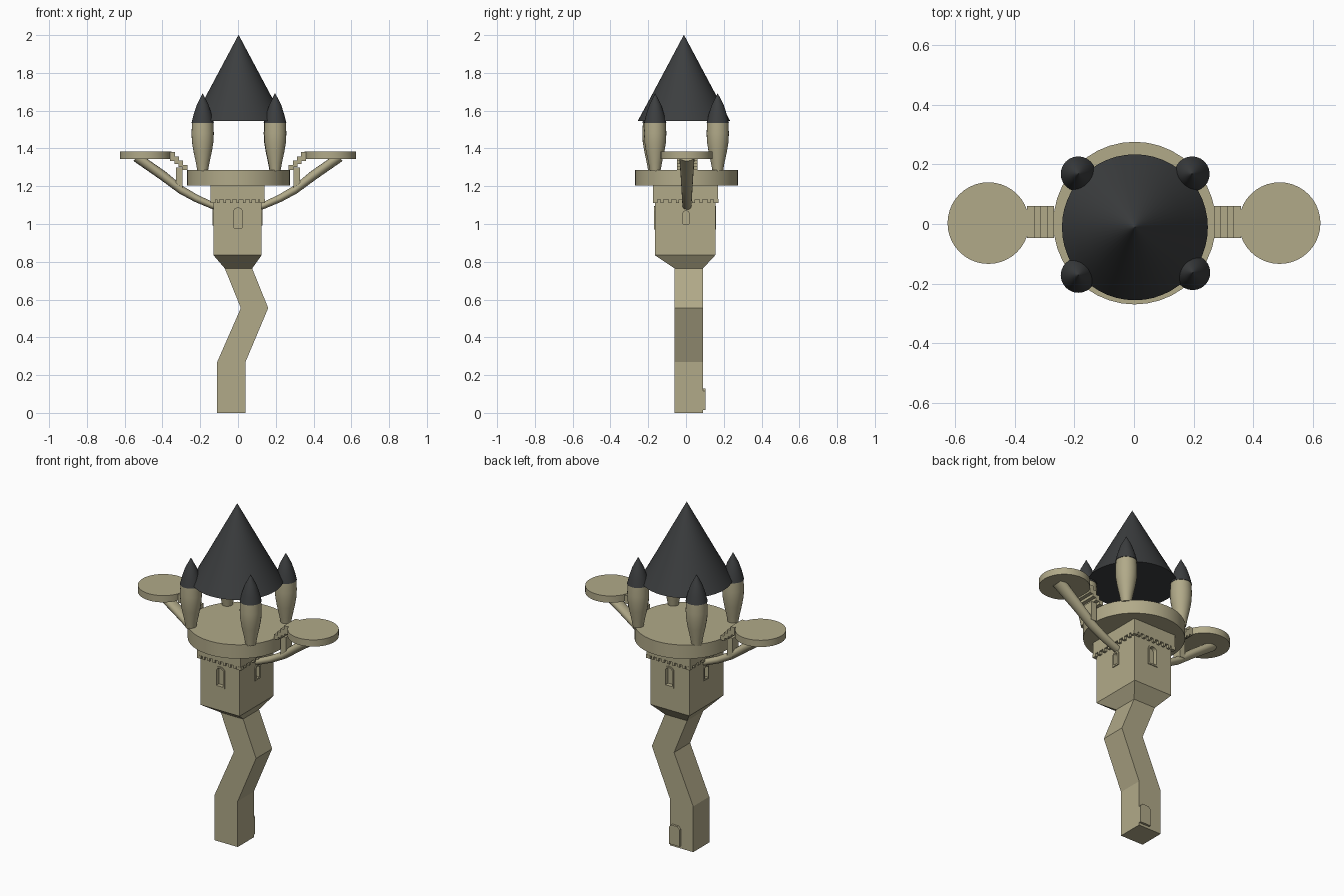
import bpy, bmesh, math
from mathutils import Vector

if "Cube" in bpy.data.objects:
    bpy.data.objects.remove(bpy.data.objects["Cube"])


def material(name, rgb):
    m = bpy.data.materials.new(name)
    m.diffuse_color = (*rgb, 1)
    m.use_nodes = True
    m.node_tree.nodes["Principled BSDF"].inputs["Base Color"].default_value = m.diffuse_color
    return m


STONE = material("stone", (0.44, 0.40, 0.25))
SLATE = material("slate", (0.045, 0.048, 0.05))


def finish(name, bm, mat, smooth=True):
    bmesh.ops.recalc_face_normals(bm, faces=bm.faces)
    me = bpy.data.meshes.new(name)
    bm.to_mesh(me)
    bm.free()
    ob = bpy.data.objects.new(name, me)
    bpy.context.collection.objects.link(ob)
    me.materials.append(mat)
    if smooth:
        bpy.ops.object.select_all(action='DESELECT')
        bpy.context.view_layer.objects.active = ob
        ob.select_set(True)
        bpy.ops.object.shade_smooth_by_angle(angle=math.radians(35))
    return ob


def skin(bm, rings):
    """Join equal vertex rings and cap both ends."""
    rings = [[bm.verts.new(p) for p in r] for r in rings]
    n = len(rings[0])
    for a, b in zip(rings, rings[1:]):
        for i in range(n):
            bm.faces.new((a[i], a[(i + 1) % n], b[(i + 1) % n], b[i]))
    bm.faces.new(rings[0][::-1])
    bm.faces.new(rings[-1])


def box(bm, x0, x1, y0, y1, z0, z1):
    skin(bm, [[(x0, y0, z), (x1, y0, z), (x1, y1, z), (x0, y1, z)] for z in (z0, z1)])


def round_part(name, x, y, profile, mat, n=32):
    bm = bmesh.new()
    skin(bm, [[(x + r * math.cos(2 * math.pi * i / n), y + r * math.sin(2 * math.pi * i / n), z)
               for i in range(n)] for r, z in profile])
    return finish(name, bm, mat)


def arch(w, z0, z1):
    """Arched opening outline as (across, z) points."""
    r, spring = w / 2, z1 - w * 0.4
    return [(-r, z0), (r, z0)] + [(r * math.cos(math.pi * i / 8), spring + w * 0.4 * math.sin(math.pi * i / 8))
                                  for i in range(9)]


def slab(name, outline, face, side, d0, d1):
    """Extrude an outline through depths d0..d1 along direction face."""
    bm = bmesh.new()
    skin(bm, [[Vector(side) * u + Vector(face) * d + Vector((0, 0, z)) for u, z in outline] for d in (d0, d1)])
    return finish(name, bm, STONE, False)


# crooked square shaft widening into the head
bm = bmesh.new()
rows = [(-.11, .04, -.06, .09, 0), (-.11, .04, -.06, .09, .27), (.015, .16, -.06, .09, .555),
        (-.07, .075, -.06, .09, .765), (-.13, .125, -.165, .155, .835), (-.13, .125, -.165, .155, 1.13)]
skin(bm, [[(a, c, z), (b, c, z), (b, d, z), (a, d, z)] for a, b, c, d, z in rows])
tower = finish("tower", bm, STONE, False)

# window recesses and raised frames on the four head sides
sides = [("front", (0, -1, 0), (1, 0, 0), .165, .045, .98, 1.085),
         ("back", (0, 1, 0), (1, 0, 0), .155, .045, .98, 1.085),
         ("right", (1, 0, 0), (0, 1, 0), .125, .03, 1.0, 1.07),
         ("left", (-1, 0, 0), (0, 1, 0), .13, .03, 1.0, 1.07)]
for label, face, side, d, w, z0, z1 in sides:
    frame = slab(label + "_window_frame", arch(w + .018, z0 - .009, z1 + .009), face, side, d - .01, d + .005)
    cutter = slab(label + "_window_cutter", arch(w, z0, z1), face, side, d - .02, d + .05)
    cutter.hide_render = True
    cutter.hide_set(True)
    for ob in (tower, frame):
        m = ob.modifiers.new(label + "_opening", 'BOOLEAN')
        m.object, m.operation, m.solver = cutter, 'DIFFERENCE', 'EXACT'

# back door
slab("door", [(-.03, .015), (.04, .015), (.04, .115), (.025, .13), (-.015, .13), (-.03, .115)],
     (0, 1, 0), (1, 0, 0), .08, .103)

# crown block with a row of small teeth below
bm = bmesh.new()
box(bm, -.145, .14, -.175, .17, 1.13, 1.21)
finish("crown", bm, STONE, False)
bm = bmesh.new()
for i in range(9):
    x = -.138 + .273 * i / 8
    y = -.168 + .331 * i / 8
    for y0, y1 in ((-.175, -.15), (.145, .17)):
        box(bm, x - .007, x + .007, y0, y1, 1.112, 1.132)
    for x0, x1 in ((-.145, -.12), (.115, .14)):
        box(bm, x0, x1, y - .008, y + .008, 1.112, 1.132)
finish("crown_teeth", bm, STONE, False)

# main deck
round_part("main_deck", .002, .003, [(.273, 1.205), (.273, 1.287)], STONE, 40)

# four corner turrets with pointed caps
for i, (x, y) in enumerate([(-.187, -.172), (.197, -.163), (-.187, .168), (.195, .168)]):
    round_part(f"turret_{i}", x, y, [(.028, 1.28), (.036, 1.325), (.049, 1.385), (.057, 1.435),
                                     (.059, 1.48), (.056, 1.54)], STONE, 24)
    round_part(f"turret_cap_{i}", x, y, [(.059, 1.535), (.048, 1.58), (.031, 1.632), (.001, 1.69)], SLATE, 24)

# large central roof
round_part("main_roof", .003, -.011, [(.245, 1.545), (.166, 1.69), (.001, 2.0)], SLATE, 48)

# side platforms with stairs, posts and curved braces
for s, label in ((1, "right"), (-1, "left")):
    round_part(label + "_platform", s * .489, .003, [(.137, 1.343), (.137, 1.383)], STONE, 40)
    bm = bmesh.new()
    for k in range(4):
        a, b = sorted((s * (.268 + .022 * k), s * (.293 + .022 * k)))
        box(bm, a, b, -.047, .06, 1.285 + .016 * k, 1.312 + .023 * k)
    finish(label + "_stairs", bm, STONE, False)
    bm = bmesh.new()
    a, b = sorted((s * .293, s * .328))
    box(bm, a, b, -.02, .035, 1.19, 1.30)
    finish(label + "_stair_post", bm, STONE, False)

    path = [(.10, 1.085, .019), (.14, 1.1, .02), (.22, 1.135, .022), (.30, 1.18, .024),
            (.40, 1.258, .028), (.535, 1.358, .034)]
    bm = bmesh.new()
    rings = []
    for i, (x, z, r) in enumerate(path):
        p, q = path[max(i - 1, 0)], path[min(i + 1, len(path) - 1)]
        t = Vector((q[0] - p[0], 0, q[1] - p[1])).normalized()
        nrm = Vector((-t.z, 0, t.x))
        ring = []
        for k in range(16):
            ang = 2 * math.pi * k / 16
            v = Vector((x, .005, z)) + nrm * (r * .9 * math.cos(ang)) + Vector((0, r * 1.2 * math.sin(ang), 0))
            ring.append((s * v.x, v.y, min(v.z, 1.37)))
        rings.append(ring)
    skin(bm, rings)
    finish(label + "_brace", bm, STONE)
